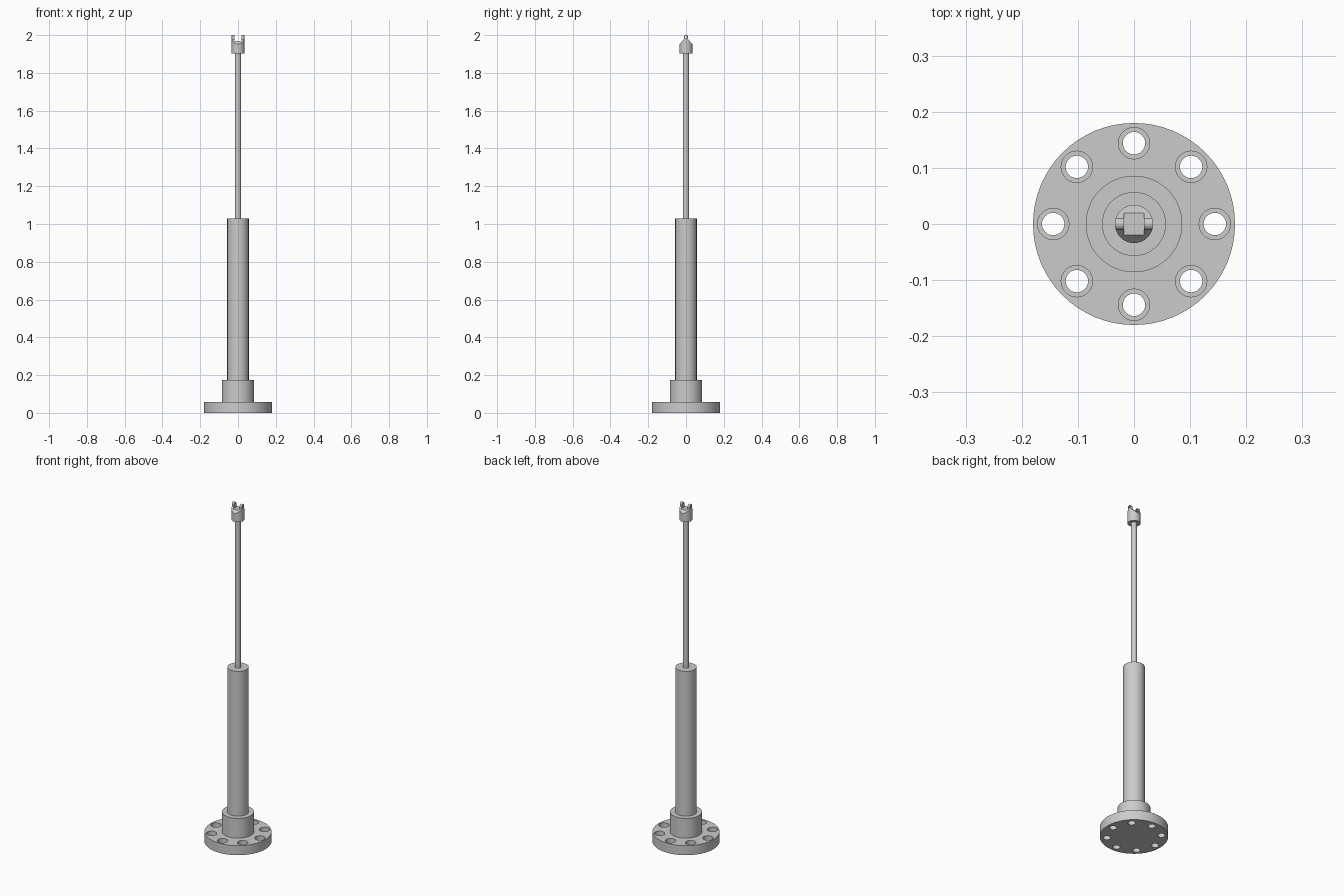
import bpy, bmesh, math
from mathutils import Matrix, Vector

old = bpy.data.objects.get("Cube")
if old:
    bpy.data.objects.remove(old, do_unlink=True)

steel = bpy.data.materials.new("grey steel")
steel.use_nodes = True
colour = (0.6, 0.6, 0.6, 1)
steel.diffuse_color = colour
steel.node_tree.nodes["Principled BSDF"].inputs["Base Color"].default_value = colour


def add_object(name, bm):
    bmesh.ops.recalc_face_normals(bm, faces=bm.faces)
    mesh = bpy.data.meshes.new(name)
    bm.to_mesh(mesh)
    bm.free()
    mesh.materials.append(steel)
    obj = bpy.data.objects.new(name, mesh)
    bpy.context.collection.objects.link(obj)
    return obj


def add_cylinder(bm, radius, bottom, top, x=0, y=0, sides=64):
    bmesh.ops.create_cone(bm, cap_ends=True, segments=sides, radius1=radius,
                          radius2=radius, depth=top - bottom,
                          matrix=Matrix.Translation((x, y, (bottom + top) / 2)))


def cylinder(name, radius, bottom, top):
    bm = bmesh.new()
    add_cylinder(bm, radius, bottom, top)
    return add_object(name, bm)


def select_only(obj):
    bpy.ops.object.select_all(action="DESELECT")
    obj.select_set(True)
    bpy.context.view_layer.objects.active = obj


def cut(target, cutter, operation="DIFFERENCE"):
    mod = target.modifiers.new("cut", "BOOLEAN")
    mod.operation = operation
    mod.solver = "EXACT"
    mod.object = cutter
    cutter.hide_render = True
    select_only(target)
    bpy.ops.object.modifier_apply(modifier=mod.name)
    bpy.data.objects.remove(cutter, do_unlink=True)


# Round mounting flange, collar, tube and rod
flange = cylinder("flange", 0.18, 0, 0.057)
collar = cylinder("collar", 0.086, 0.057, 0.174)
tube = cylinder("tube", 0.057, 0.174, 1.03)
rod = cylinder("rod", 0.016, 1.03, 1.902)

# Eight stepped bolt holes
for radius, bottom in ((0.02, -0.02), (0.028, 0.03)):
    bm = bmesh.new()
    for i in range(8):
        a = math.tau * i / 8
        add_cylinder(bm, radius, bottom, 0.08,
                     0.144 * math.cos(a), 0.144 * math.sin(a), 32)
    cut(flange, add_object("bolt_hole_cutter", bm))

# Clevis: round stub trimmed to sloped shoulders and a rounded eye
EYE_Z, EYE_R = 1.989, 0.011
clevis = cylinder("clevis", 0.034, 1.902, 2.02)
outline = [(0.04, 1.88), (0.04, 1.945), (EYE_R, 1.978)]
outline += [(EYE_R * math.cos(math.pi * i / 16), EYE_Z + EYE_R * math.sin(math.pi * i / 16))
            for i in range(17)]
outline += [(-y, z) for y, z in reversed(outline[:3])]
bm = bmesh.new()
face = bm.faces.new([bm.verts.new((-0.05, y, z)) for y, z in outline])
side = bmesh.ops.extrude_face_region(bm, geom=[face])["geom"]
bmesh.ops.translate(bm, vec=Vector((0.1, 0, 0)),
                    verts=[v for v in side if isinstance(v, bmesh.types.BMVert)])
cut(clevis, add_object("shoulder_cutter", bm), "INTERSECT")

# Slot between the two ears
bm = bmesh.new()
bmesh.ops.create_cube(bm, size=1, matrix=Matrix.Translation((0, 0, 2.018))
                      @ Matrix.Diagonal((0.036, 0.1, 0.1, 1)))
cut(clevis, add_object("slot_cutter", bm))

# Pin hole across both ears
bm = bmesh.new()
add_cylinder(bm, 0.006, -0.05, 0.05, sides=24)
bm.transform(Matrix.Translation((0, 0, EYE_Z)) @ Matrix.Rotation(math.pi / 2, 4, "Y"))
cut(clevis, add_object("pin_hole_cutter", bm))

for part in (flange, collar, tube, rod, clevis):
    select_only(part)
    bpy.ops.object.shade_smooth_by_angle(angle=math.radians(30))
